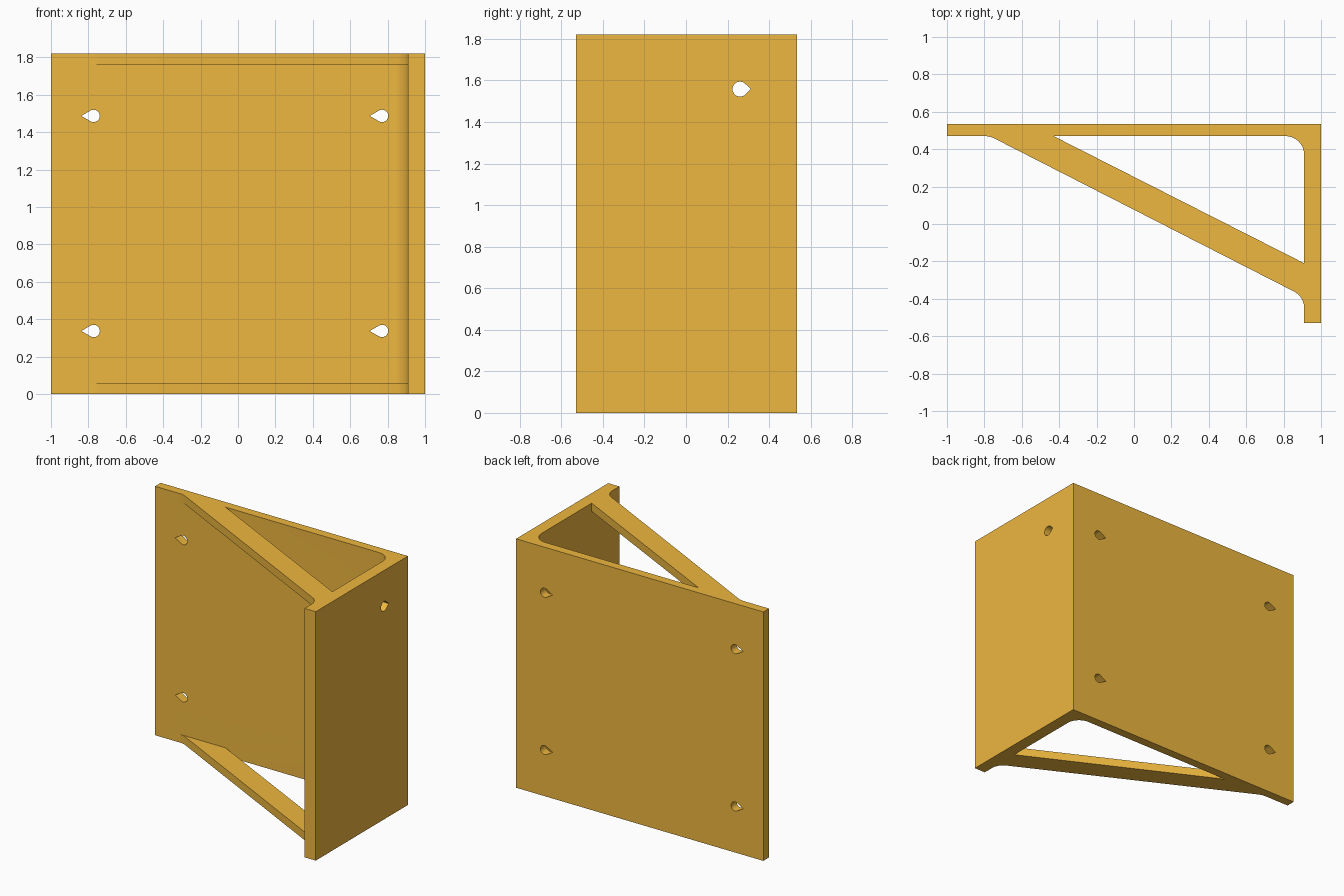
import bpy, bmesh
from math import sin, cos, pi, radians, acos
from mathutils import Matrix

if "Cube" in bpy.data.objects:
    bpy.data.objects.remove(bpy.data.objects["Cube"])

H, BACK, RIGHT = 1.82, 0.47, 0.91      # height, inner faces of the two plates
STRUT_H = 0.06

orange = bpy.data.materials.new("orange")
orange.diffuse_color = (0.85, 0.47, 0.05, 1)
orange.use_nodes = True
orange.node_tree.nodes["Principled BSDF"].inputs["Base Color"].default_value = orange.diffuse_color


def arc(cx, cy, r, a0, a1, n=10):
    return [(cx + r * cos(radians(a0 + (a1 - a0) * i / n)),
             cy + r * sin(radians(a0 + (a1 - a0) * i / n))) for i in range(n + 1)]


def prism(name, pts, z0, z1, matrix=Matrix()):
    bm = bmesh.new()
    face = bm.faces.new([bm.verts.new((x, y, z0)) for x, y in pts])
    top = bmesh.ops.extrude_face_region(bm, geom=[face])["geom"]
    bmesh.ops.translate(bm, vec=(0, 0, z1 - z0),
                        verts=[v for v in top if isinstance(v, bmesh.types.BMVert)])
    bm.transform(matrix)
    bmesh.ops.recalc_face_normals(bm, faces=bm.faces)
    me = bpy.data.meshes.new(name)
    bm.to_mesh(me)
    bm.free()
    ob = bpy.data.objects.new(name, me)
    bpy.context.collection.objects.link(ob)
    me.materials.append(orange)
    return ob


def combine(target, tool, op):
    mod = target.modifiers.new(op, 'BOOLEAN')
    mod.operation, mod.solver, mod.object = op, 'EXACT', tool
    bpy.context.view_layer.objects.active = target
    bpy.ops.object.modifier_apply(modifier=mod.name)
    bpy.data.objects.remove(tool)


def hole_profile(r, tip=0):
    """Circle, or a teardrop pointing along +x when tip > r."""
    if not tip:
        return arc(0, 0, r, 0, 360, 32)[:-1]
    a = acos(r / tip) * 180 / pi
    return [(tip, 0)] + arc(0, 0, r, a, 360 - a, 24)


# Two plates joined in an L with a rounded inside corner
plates = [(-1, BACK)] + arc(RIGHT - 0.1, BACK - 0.1, 0.1, 90, 0) + \
         [(RIGHT, -0.53), (1, -0.53), (1, 0.535), (-1, 0.535)]
bracket = prism("angle_bracket", plates, 0, H)

# Diagonal struts, flush with the bottom and top, blended into the plates
strut = arc(-0.80, BACK - 0.12, 0.12, 90, 63.4) + arc(0.81, -0.45, 0.1, 63.4, 0) + \
        [(0.95, -0.45), (0.95, -0.23), (RIGHT, -0.21), (-0.43, BACK),
         (-0.45, 0.5), (-0.80, 0.5)]
for z in (0, H - STRUT_H):
    combine(bracket, prism("strut", strut, z, z + STRUT_H), 'UNION')

# Keyhole-shaped holes in the back plate, pointing to -x
for x in (-0.772, 0.77):
    for z in (0.337, 1.487):
        m = Matrix.Translation((x, 0.5, z)) @ Matrix.Rotation(pi / 2, 4, 'X')
        drop = [(-u, v) for u, v in hole_profile(0.033, 0.066)]
        combine(bracket, prism("hole_cutter", drop, -0.15, 0.15, m), 'DIFFERENCE')

# Round and teardrop holes in the side plate (local x -> y, y -> z, z -> x)
axes = Matrix(((0, 0, 1, 0), (1, 0, 0, 0), (0, 1, 0, 0), (0, 0, 0, 1)))
holes = [(-0.397, z, 0.042, 0) for z in (0.303, 0.607, 1.215, 1.517)] + \
        [(0.26, z, 0.036, 0.052) for z in (0.267, 1.558)]
for y, z, r, tip in holes:
    m = Matrix.Translation((0.95, y, z)) @ axes
    combine(bracket, prism("hole_cutter", hole_profile(r, tip), -0.15, 0.15, m), 'DIFFERENCE')

# Smooth the fillets and hole walls, keep the edges sharp
bracket.select_set(True)
bpy.context.view_layer.objects.active = bracket
bpy.ops.object.shade_smooth_by_angle(angle=radians(25))
